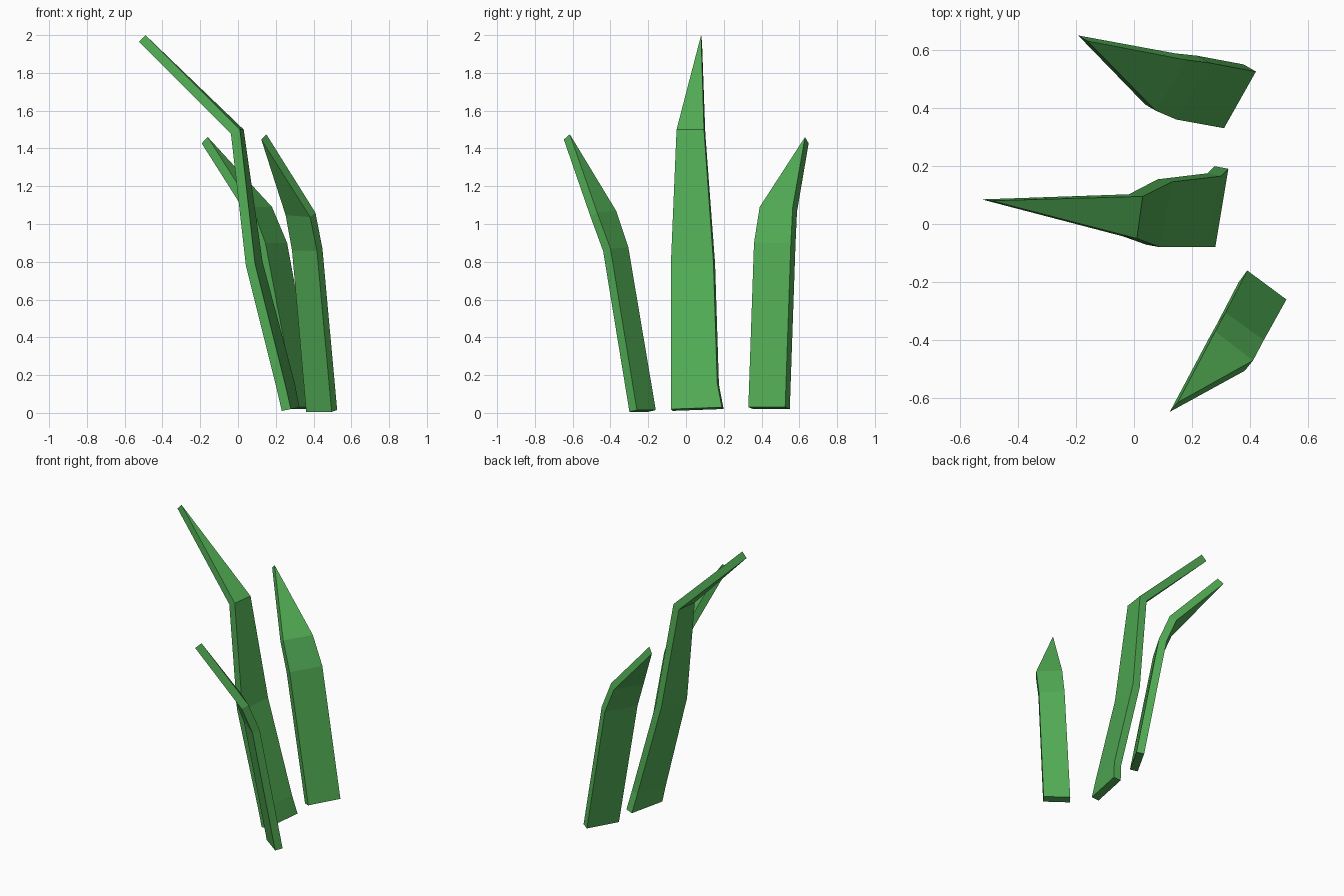
import bpy
import bmesh
from mathutils import Vector

default_cube = bpy.data.objects.get("Cube")
if default_cube:
    bpy.data.objects.remove(default_cube, do_unlink=True)

# Leaf colour
green = bpy.data.materials.new("leaf green")
green.use_nodes = True
colour = (0.085, 0.42, 0.092, 1.0)
green.diffuse_color = colour
shader = green.node_tree.nodes["Principled BSDF"]
shader.inputs["Base Color"].default_value = colour
shader.inputs["Roughness"].default_value = 0.8


def make_blade(name, first_edge, second_edge, tip, thickness=0.05):
    """Bent strip between two edge paths, closing to a tip, thickened inward."""
    bm = bmesh.new()
    left = [bm.verts.new(Vector(point)) for point in first_edge]
    right = [bm.verts.new(Vector(point)) for point in second_edge]
    point = bm.verts.new(Vector(tip))
    for i in range(len(left) - 1):
        bm.faces.new((left[i], right[i], right[i + 1], left[i + 1]))
    bm.faces.new((left[-1], right[-1], point))

    mesh = bpy.data.meshes.new(name)
    bm.to_mesh(mesh)
    bm.free()
    mesh.materials.append(green)
    blade = bpy.data.objects.new(name, mesh)
    bpy.context.scene.collection.objects.link(blade)

    # Solid leaf with a squared rim
    solid = blade.modifiers.new("leaf thickness", "SOLIDIFY")
    solid.thickness = thickness
    solid.offset = -1.0
    solid.use_even_offset = True
    return blade


# Tall blade, folded over sharply near the top
make_blade(
    "tall_middle_blade",
    first_edge=[(0.28, -0.08, 0.02), (0.25, -0.08, 0.15), (0.09, -0.08, 0.79), (0.01, -0.05, 1.5)],
    second_edge=[(0.325, 0.19, 0.03), (0.3, 0.165, 0.16), (0.13, 0.145, 0.8), (0.03, 0.095, 1.5)],
    tip=(-0.49, 0.08, 2.0),
)

# Short blade leaning towards the front
make_blade(
    "front_blade",
    first_edge=[(0.525, -0.26, 0.015), (0.447, -0.4, 0.87), (0.41, -0.47, 1.06)],
    second_edge=[(0.39, -0.16, 0.015), (0.315, -0.305, 0.875), (0.28, -0.37, 1.07)],
    tip=(0.15, -0.615, 1.475),
)

# Short blade leaning towards the side
make_blade(
    "back_blade",
    first_edge=[(0.31, 0.33, 0.03), (0.145, 0.36, 0.9), (0.075, 0.39, 1.09)],
    second_edge=[(0.42, 0.525, 0.03), (0.26, 0.555, 0.9), (0.18, 0.565, 1.09)],
    tip=(-0.16, 0.63, 1.46),
)
